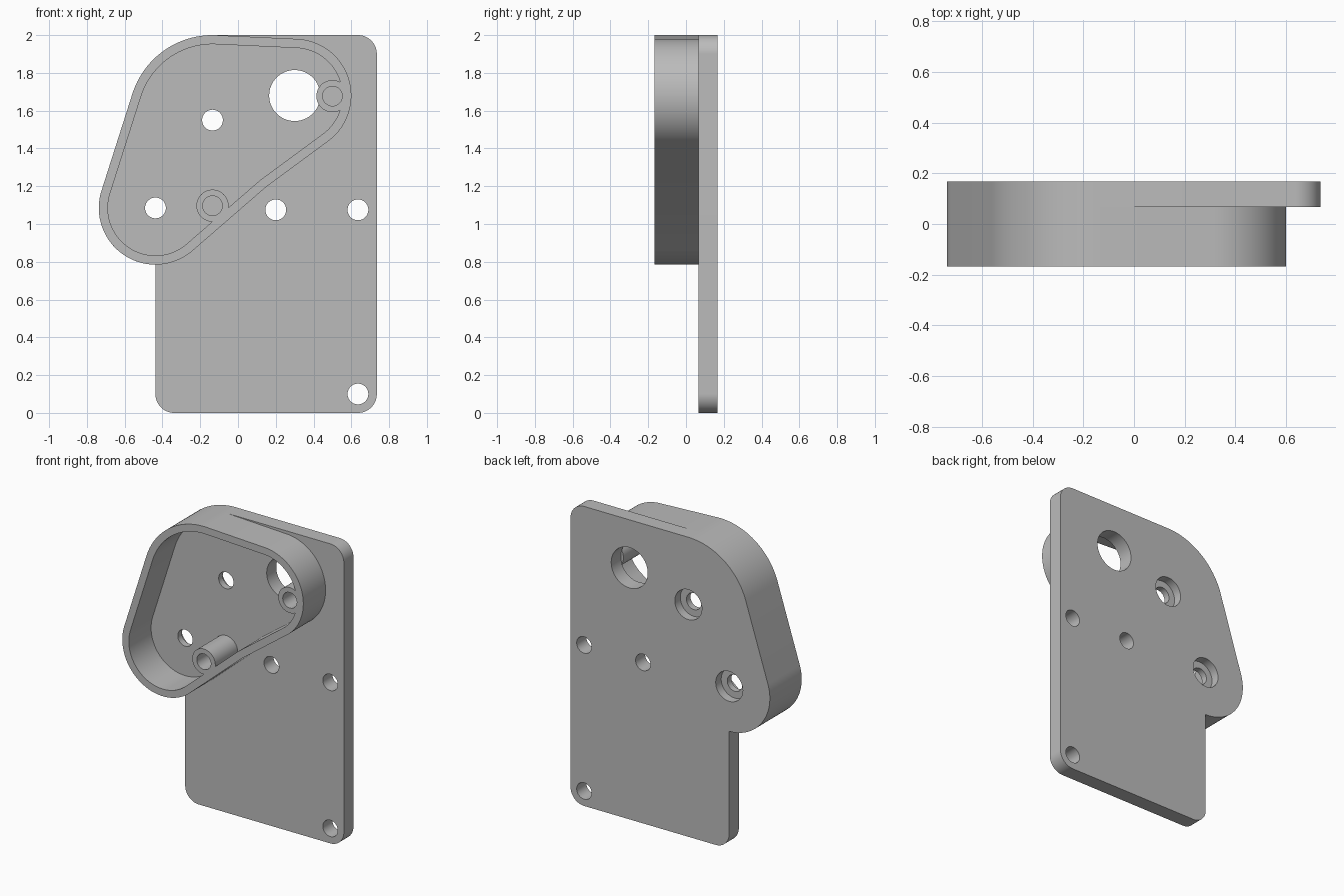
import bpy, bmesh, math
from math import cos, sin, pi

cube = bpy.data.objects.get("Cube")
if cube:
    bpy.data.objects.remove(cube, do_unlink=True)

grey = bpy.data.materials.new("plain_grey")
grey.use_nodes = True
COLOUR = (0.5, 0.5, 0.5, 1)
grey.diffuse_color = COLOUR
grey.node_tree.nodes["Principled BSDF"].inputs["Base Color"].default_value = COLOUR

FRONT, SEAM, BACK = -0.168, 0.067, 0.168
WALL = 0.048


def outline(circles, inset=0.0):
    """Closed loop of arcs joined by tangent lines, counterclockwise."""
    n = len(circles)
    normals = []
    for i, (x1, z1, r1) in enumerate(circles):
        x2, z2, r2 = circles[(i + 1) % n]
        dx, dz = x2 - x1, z2 - z1
        ratio = max(-1, min(1, (r1 - r2) / math.hypot(dx, dz)))
        normals.append(math.atan2(dz, dx) - math.acos(ratio))
    pts = []
    for i, (x, z, r) in enumerate(circles):
        r -= inset
        start = normals[i - 1]
        sweep = (normals[i] - start + pi) % (2 * pi) - pi
        steps = max(1, round(abs(sweep) / 0.05)) if abs(r) > 0.001 else 0
        for k in range(steps + 1):
            a = start + sweep * k / max(steps, 1)
            p = (x + r * cos(a), z + r * sin(a))
            if not pts or math.dist(p, pts[-1]) > 0.0005:
                pts.append(p)
    return pts


def circle(x, z, r, n=64):
    return [(x + r * cos(2 * pi * k / n), z + r * sin(2 * pi * k / n)) for k in range(n)]


def prism(name, pts, y0, y1):
    """Extrude a front-facing profile from y0 to y1."""
    bm = bmesh.new()
    face = bm.faces.new([bm.verts.new((x, y0, z)) for x, z in pts])
    new = bmesh.ops.extrude_face_region(bm, geom=[face])["geom"]
    bmesh.ops.translate(bm, vec=(0, y1 - y0, 0),
                        verts=[v for v in new if isinstance(v, bmesh.types.BMVert)])
    bmesh.ops.recalc_face_normals(bm, faces=bm.faces)
    mesh = bpy.data.meshes.new(name)
    bm.to_mesh(mesh)
    bm.free()
    mesh.materials.append(grey)
    ob = bpy.data.objects.new(name, mesh)
    bpy.context.collection.objects.link(ob)
    return ob


def activate(ob):
    bpy.ops.object.select_all(action="DESELECT")
    ob.select_set(True)
    bpy.context.view_layer.objects.active = ob


def combine(target, other, operation):
    """Apply a boolean, then drop the helper."""
    activate(target)
    mod = target.modifiers.new("combine", "BOOLEAN")
    mod.operation, mod.object, mod.solver = operation, other, "EXACT"
    bpy.ops.object.modifier_apply(modifier=mod.name)
    bpy.data.objects.remove(other, do_unlink=True)


# Shared corner circles: x, z, radius
lower_left = (-0.437, 1.085, 0.3)
upper_left = (-0.135, 1.555, 0.445)
upper_right = (0.3, 1.68, 0.3)

# Mounting plate
plate = prism("mounting_plate", outline([
    (0.635, 1.9, 0.1), upper_left, lower_left, (-0.437, 0.785, 0),
    (-0.337, 0.1, 0.1), (0.635, 0.1, 0.1)]), SEAM, BACK)

# Through holes and the large opening
screw_holes = [(-0.437, 1.085), (-0.135, 1.55), (0.2, 1.075), (0.635, 1.075), (0.635, 0.1)]
for x, z in screw_holes:
    combine(plate, prism("cutter", circle(x, z, 0.055), 0, 0.3), "DIFFERENCE")
combine(plate, prism("cutter", circle(0.3, 1.68, 0.135), 0, 0.3), "DIFFERENCE")

# Counterbores on the back
for x, z in screw_holes[:2]:
    combine(plate, prism("cutter", circle(x, z, 0.1), 0.11, 0.3), "DIFFERENCE")

# Housing wall, pinched slightly along its lower edge
rim = [lower_left, (0.15, 1.197, 0), upper_right, upper_left]
housing = prism("housing_wall", outline(rim), FRONT, SEAM)
combine(housing, prism("cutter", outline(rim, WALL), FRONT - 0.1, SEAM + 0.1), "DIFFERENCE")

# Screw bosses with blind holes, merged into the wall
for x, z in [(-0.135, 1.097), (0.5, 1.677)]:
    combine(housing, prism("boss", circle(x, z, 0.085), FRONT, SEAM), "UNION")
    combine(housing, prism("cutter", circle(x, z, 0.052), FRONT - 0.1, 0.04), "DIFFERENCE")

for ob in (plate, housing):
    activate(ob)
    bpy.ops.object.shade_smooth_by_angle(angle=math.radians(30))
